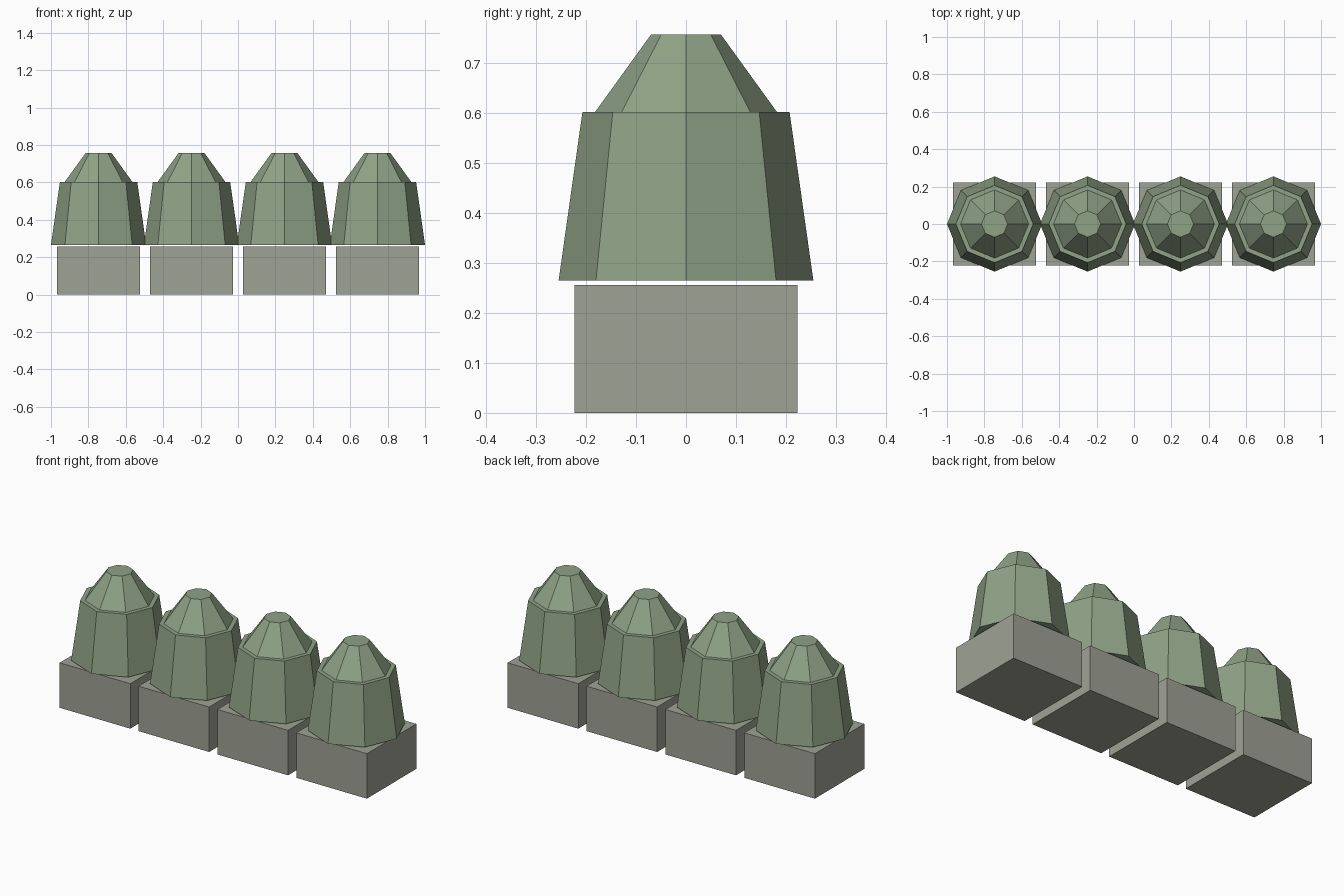
import bpy, math

if "Cube" in bpy.data.objects:
    bpy.data.objects.remove(bpy.data.objects["Cube"])


def srgb(h):
    c = [int(h[i:i + 2], 16) / 255 for i in (0, 2, 4)]
    return [v / 12.92 if v <= 0.04045 else ((v + 0.055) / 1.055) ** 2.4 for v in c] + [1]


def material(name, h):
    m = bpy.data.materials.new(name)
    m.diffuse_color = srgb(h)
    m.use_nodes = True
    m.node_tree.nodes["Principled BSDF"].inputs["Base Color"].default_value = m.diffuse_color
    return m


stone = material("grey stone", "9FA294")
green = material("sage green", "8FA286")
SPACING = 0.497


def frustum(name, x, z0, z1, r0, r1):
    """Eight-sided tapered block with corners on the x and y axes."""
    rings = [(r0, z0), (r1, z1)]
    verts = [(r * math.cos(i * math.pi / 4), r * math.sin(i * math.pi / 4), z)
             for r, z in rings for i in range(8)]
    faces = [(i, (i + 1) % 8, 8 + (i + 1) % 8, 8 + i) for i in range(8)]
    faces += [tuple(reversed(range(8))), tuple(range(8, 16))]
    mesh = bpy.data.meshes.new(name)
    mesh.from_pydata(verts, [], faces)
    mesh.materials.append(green)
    ob = bpy.data.objects.new(name, mesh)
    ob.location.x = x
    bpy.context.collection.objects.link(ob)


for n in range(4):
    x = (n - 1.5) * SPACING
    # square footing
    bpy.ops.mesh.primitive_cube_add(size=1, location=(x, 0, 0.128))
    base = bpy.context.object
    base.name = f"base_block_{n + 1}"
    base.scale = (0.445, 0.445, 0.256)
    base.data.materials.append(stone)
    # tapered body and narrower cap
    frustum(f"lower_body_{n + 1}", x, 0.265, 0.601, 0.2545, 0.207)
    frustum(f"upper_cap_{n + 1}", x, 0.601, 0.756, 0.182, 0.07)
